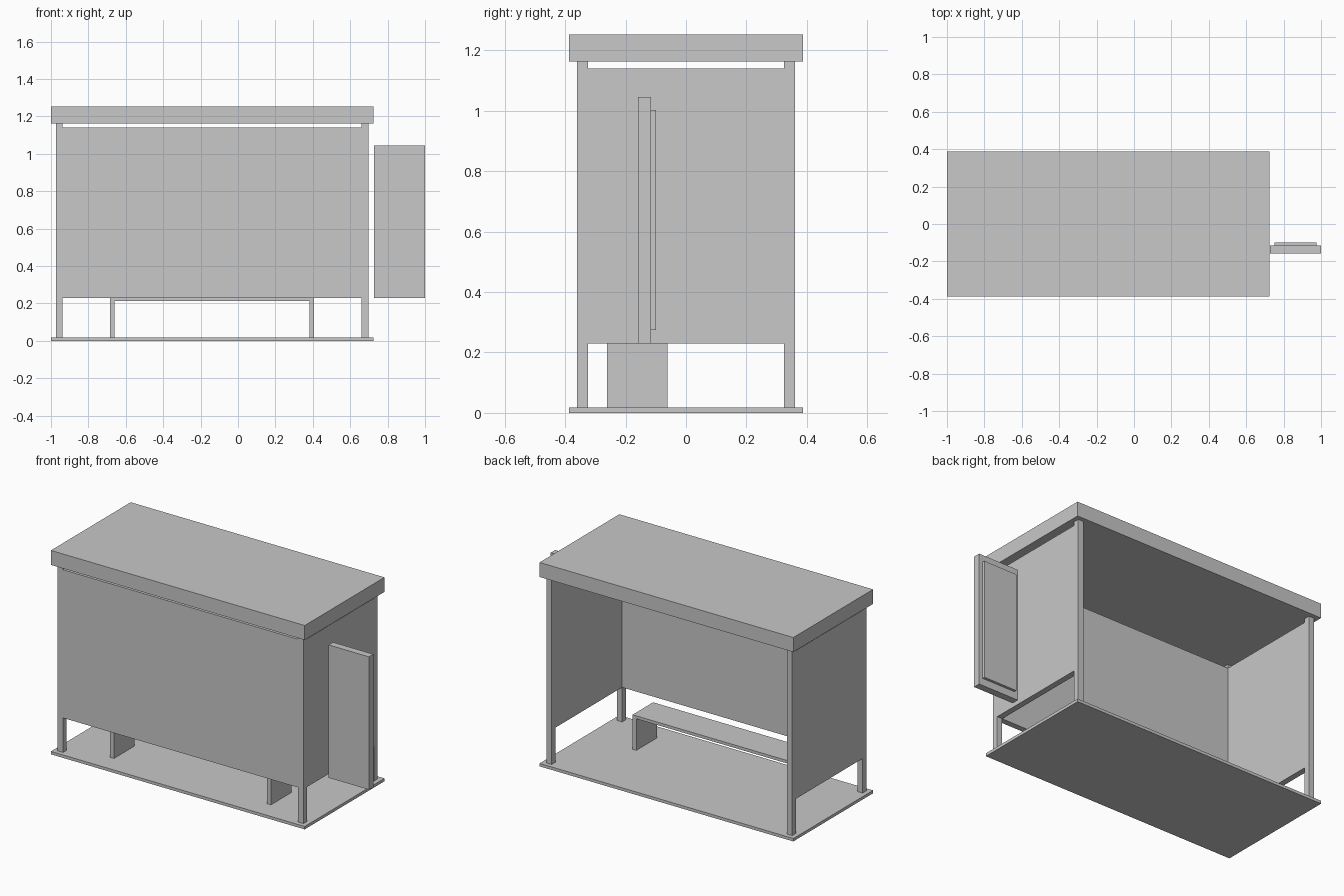
import bpy
import bmesh

if "Cube" in bpy.data.objects:
    bpy.data.objects.remove(bpy.data.objects["Cube"])

grey = bpy.data.materials.new("plain_grey")
grey.diffuse_color = (0.58, 0.58, 0.58, 1)
grey.use_nodes = True
grey.node_tree.nodes["Principled BSDF"].inputs["Base Color"].default_value = grey.diffuse_color


def box(name, x, y, z):
    """Axis-aligned box from (min, max) ranges."""
    bm = bmesh.new()
    bmesh.ops.create_cube(bm, size=1)
    for v in bm.verts:
        v.co = [r[0] if c < 0 else r[1] for c, r in zip(v.co, (x, y, z))]
    mesh = bpy.data.meshes.new(name)
    bm.to_mesh(mesh)
    bm.free()
    mesh.materials.append(grey)
    obj = bpy.data.objects.new(name, mesh)
    bpy.context.collection.objects.link(obj)
    return obj


# Shelter extents
X0, X1 = -1.0, 0.724          # roof and floor ends
Y = 0.387                     # roof and floor half depth
PX0, PX1, PY = -0.973, 0.697, 0.36   # outer faces of the posts
T = 0.036                     # post and wall thickness
FLOOR, EAVES, TOP = 0.018, 1.163, 1.252
WALL_Z = (0.23, 1.14)

# Floor and roof slabs
box("floor", (X0, X1), (-Y, Y), (0, FLOOR))
box("roof", (X0, X1), (-Y, Y), (EAVES, TOP))

# Corner posts
ends = {"left": (PX0, PX0 + T), "right": (PX1 - T, PX1)}
depths = {"front": (-PY, -PY + T), "back": (PY - T, PY)}
for side, x in ends.items():
    for place, y in depths.items():
        box(f"{place}_{side}_post", x, y, (FLOOR, EAVES))

# Wall panels flush with the posts, open at the back
box("front_wall", (PX0 + T, PX1 - T), depths["front"], WALL_Z)
for side, x in ends.items():
    box(f"{side}_wall", x, (-PY + T, PY - T), WALL_Z)

# Bench
BENCH_Y = (-0.262, -0.062)
box("bench_seat", (-0.685, 0.407), BENCH_Y, (0.212, 0.23))
box("bench_left_leg", (-0.685, -0.659), BENCH_Y, (FLOOR, 0.212))
box("bench_right_leg", (0.381, 0.407), BENCH_Y, (FLOOR, 0.212))

# Side display board with a raised panel on its back
box("display_board", (0.726, 1.0), (-0.158, -0.115), (0.23, 1.046))
box("display_panel", (0.75, 0.976), (-0.115, -0.099), (0.274, 1.002))
